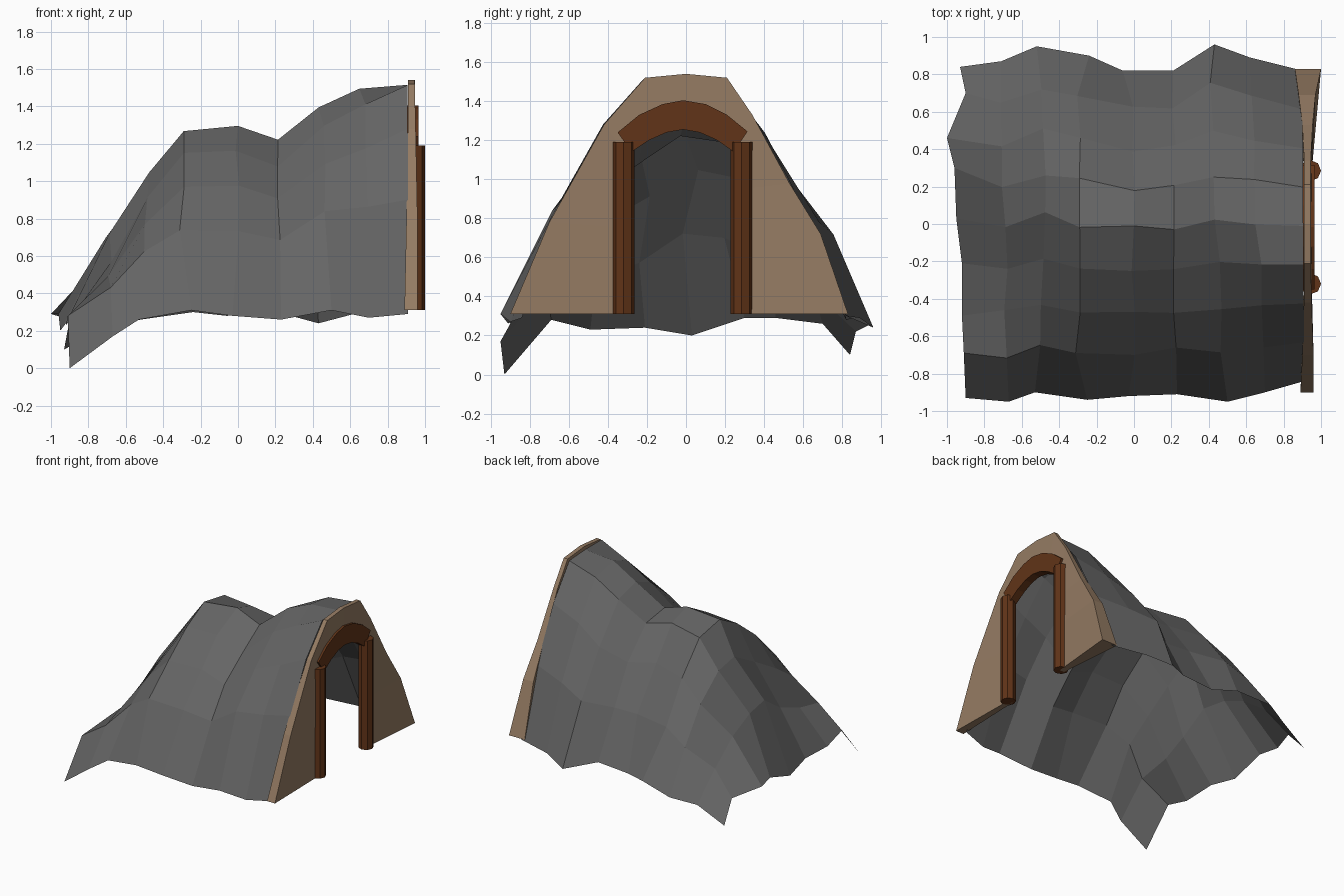
import bpy, math, random
from mathutils import Vector

if "Cube" in bpy.data.objects:
    bpy.data.objects.remove(bpy.data.objects["Cube"])

random.seed(7)


def material(name, rgb):
    m = bpy.data.materials.new(name)
    m.diffuse_color = (*rgb, 1)
    m.use_nodes = True
    m.node_tree.nodes["Principled BSDF"].inputs["Base Color"].default_value = m.diffuse_color
    return m


ROCK = material("rock", (0.13, 0.13, 0.13))
TAN = material("tan_stone", (0.3, 0.2, 0.125))
WOOD = material("wood", (0.12, 0.034, 0.009))


def add_mesh(name, verts, faces, mat):
    me = bpy.data.meshes.new(name)
    me.from_pydata(verts, [], faces)
    me.materials.append(mat)
    ob = bpy.data.objects.new(name, me)
    bpy.context.collection.objects.link(ob)
    return ob


def band(name, outer, inner, mat):
    """Solid strip between two open lines; each point is (y, z, x_back, x_front)."""
    n = len(outer)
    verts = []
    for y, z, xb, xf in outer + inner:
        verts += [(xb, y, z), (xf, y, z)]
    faces = []
    for i in range(n - 1):
        o, p = 2 * i, 2 * (i + n)
        faces += [(o + 1, p + 1, p + 3, o + 3),   # front
                  (o, o + 2, p + 2, p),           # back
                  (o, o + 1, o + 3, o + 2),       # outer rim
                  (p, p + 2, p + 3, p + 1)]       # inner rim
    for i in (0, n - 1):                          # ends
        o, p = 2 * i, 2 * (i + n)
        faces.append((o, p, p + 1, o + 1) if i == 0 else (o, o + 1, p + 1, p))
    return add_mesh(name, verts, faces, mat)


# Mountain shell: border lines, a ridge profile and three blended cross-sections
front = [(-.9, -.93, 0), (-.67, -.95, .17), (-.53, -.9, .26), (-.25, -.94, .31), (-.03, -.92, .28),
         (.23, -.91, .26), (.5, -.95, .31), (.7, -.9, .27), (.91, -.84, .29)]
back = [(-.93, .84, .1), (-.71, .87, .22), (-.52, .95, .26), (-.24, .9, .3), (-.06, .82, .28),
        (.21, .82, .3), (.43, .96, .24), (.62, .89, .29), (.9, .82, .3)]
left = [(-.9, -.93, 0), (-.91, -.69, .28), (-.92, -.49, .23), (-.92, -.21, .24), (-.95, .03, .2),
        (-.96, .3, .29), (-1, .46, .29), (-.9, .7, .26), (-.93, .84, .1)]
ridge = [.3, .82, 1.08, 1.25, 1.3, 1.23, 1.42, 1.5, 1.51]
foot = [0, .48, .6, .74, 1, .95, .75, .42, 0]
peak = [0, .46, .69, .87, 1, .95, .7, .4, 0]
arch = [0, .5, .81, 1, 1, .99, .77, .43, 0]
blend = [0, 0, .6, 1, 1, 1, 1.2, 1.5, 2]      # 0 foot, 1 peak, 2 arch
shift = [0, 0, .04, -.05, .04, 0, -.02, 0, 0]
N = 9
verts = []
for j in range(N):
    v = j / (N - 1)
    for i in range(N):
        p = Vector(front[i]).lerp(Vector(back[i]), v)
        if i == 0:
            p = Vector(left[j])
        else:
            b = blend[i]
            s = (foot[j] * (1 - b) + peak[j] * b) if b <= 1 else (peak[j] * (2 - b) + arch[j] * (b - 1))
            p.z += (ridge[i] - .29) * s
            if 0 < j < N - 1 and i < N - 1:
                p += Vector((shift[i] + random.uniform(-.015, .015), .02 + random.uniform(-.02, .02),
                             random.uniform(-.015, .01)))
        verts.append(p)
faces = [(j * N + i, j * N + i + 1, (j + 1) * N + i + 1, (j + 1) * N + i)
         for j in range(N - 1) for i in range(N - 1)]
add_mesh("mountain", verts, faces, ROCK)

# Stone facade with an arched doorway
outer = [(-.9, .31, .89, .96), (-.7, .78, .9, .96), (-.42, 1.28, .91, .95), (-.21, 1.52, .91, .945),
         (0, 1.54, .91, .945), (.21, 1.52, .91, .945), (.34, 1.33, .91, .945), (.53, .98, .9, .955),
         (.69, .72, .88, .97), (.83, .31, .86, 1.0)]
inner = [(-.31, .31), (-.31, .75), (-.31, 1.14), (-.17, 1.24), (-.01, 1.27),
         (.14, 1.24), (.27, 1.15), (.28, .95), (.28, .7), (.28, .31)]
band("stone_facade", outer, [(y, z, .91, .95) for y, z in inner], TAN)

# Curved wooden lintel board
top = [(-.35, 1.24), (-.24, 1.33), (-.12, 1.385), (-.015, 1.405), (.1, 1.385), (.21, 1.33), (.315, 1.245)]
low = [(-.28, 1.14), (-.19, 1.2), (-.1, 1.24), (-.015, 1.255), (.07, 1.24), (.16, 1.2), (.245, 1.14)]
band("arch_lintel", [(y, z, .9, .965) for y, z in top], [(y, z, .9, .965) for y, z in low], WOOD)

# Octagonal door posts
for name, y in (("left_post", -.32), ("right_post", .285)):
    bpy.ops.mesh.primitive_cylinder_add(vertices=8, radius=.056, depth=.88, location=(.944, y, .75))
    post = bpy.context.object
    post.name = name
    post.data.materials.append(WOOD)
